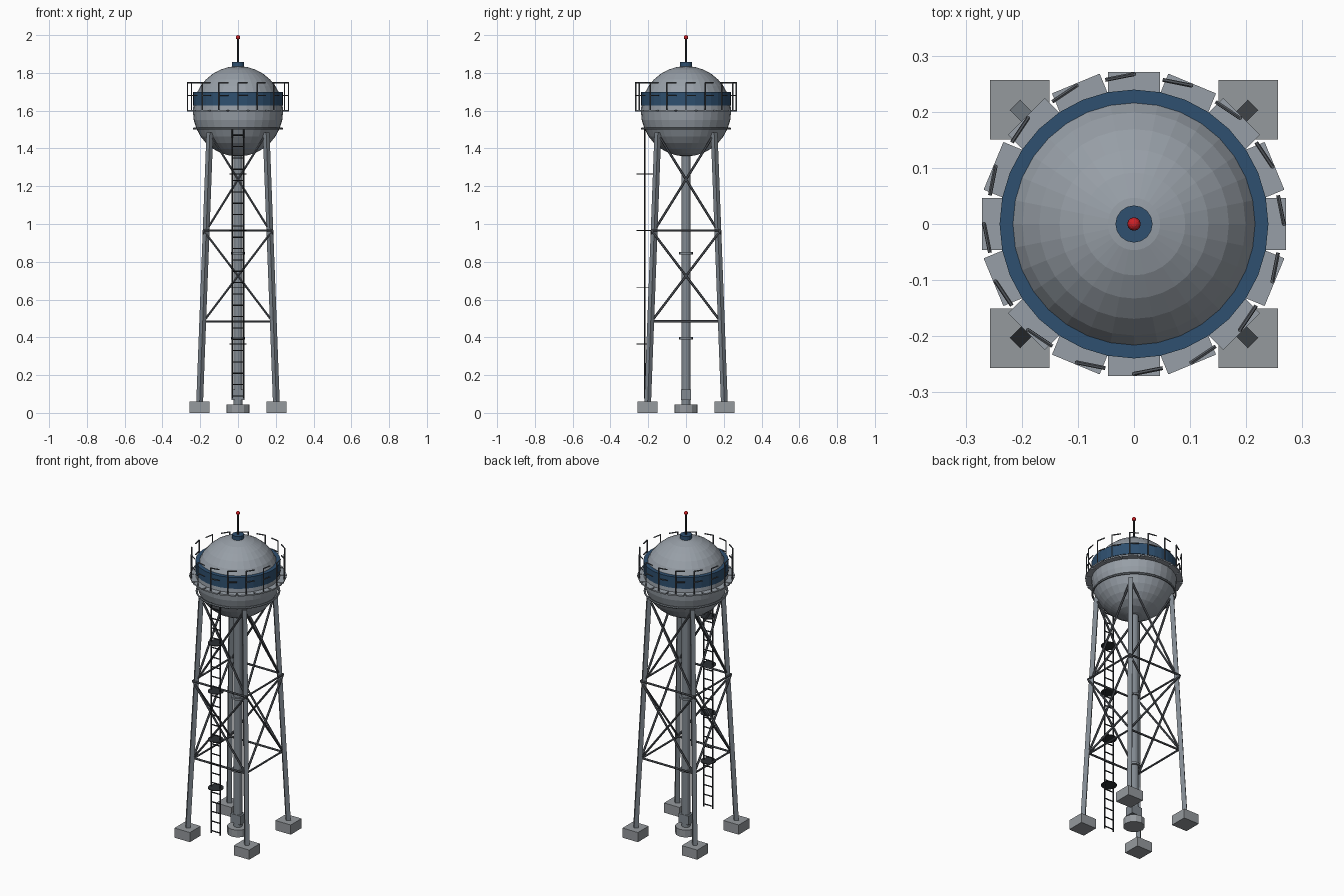
import bpy, bmesh, math
from mathutils import Vector, Matrix

if "Cube" in bpy.data.objects:
    bpy.data.objects.remove(bpy.data.objects["Cube"])


def material(name, rgb):
    m = bpy.data.materials.new(name)
    m.diffuse_color = (*rgb, 1)
    m.use_nodes = True
    m.node_tree.nodes["Principled BSDF"].inputs["Base Color"].default_value = m.diffuse_color
    return m


TANK = material("tank grey", (0.31, 0.345, 0.385))
STEEL = material("steel grey", (0.22, 0.25, 0.28))
CONCRETE = material("concrete grey", (0.30, 0.32, 0.34))
BLUE = material("band blue", (0.028, 0.08, 0.16))
BRACE = material("brace grey", (0.09, 0.10, 0.115))
DARK = material("ladder dark grey", (0.025, 0.028, 0.033))
RED = material("beacon red", (0.6, 0.015, 0.02))


def finish(bm, name, mat):
    bmesh.ops.recalc_face_normals(bm, faces=bm.faces)
    me = bpy.data.meshes.new(name)
    bm.to_mesh(me)
    bm.free()
    me.materials.append(mat)
    ob = bpy.data.objects.new(name, me)
    bpy.context.collection.objects.link(ob)
    return ob


def rod(bm, a, b, r, n=6, roll=0.0):
    """Prism of n sides from point a to point b."""
    a, b = Vector(a), Vector(b)
    d = b - a
    rot = Vector((0, 0, 1)).rotation_difference(d).to_matrix().to_4x4()
    mat = Matrix.Translation((a + b) / 2) @ rot @ Matrix.Rotation(roll, 4, 'Z')
    bmesh.ops.create_cone(bm, cap_ends=True, segments=n, radius1=r, radius2=r,
                          depth=d.length, matrix=mat)


def box(bm, center, size, angle=0.0):
    mat = (Matrix.Translation(center) @ Matrix.Rotation(angle, 4, 'Z')
           @ Matrix.Diagonal((*size, 1)))
    bmesh.ops.create_cube(bm, size=1, matrix=mat)


def rods(name, mat, segments, r, n=6):
    bm = bmesh.new()
    for a, b in segments:
        rod(bm, a, b, r, n)
    return finish(bm, name, mat)


def ball(name, mat, z, r, u, v):
    bm = bmesh.new()
    bmesh.ops.create_uvsphere(bm, u_segments=u, v_segments=v, radius=r,
                              matrix=Matrix.Translation((0, 0, z)))
    return finish(bm, name, mat)


# Tank, band, top cap, mast and beacon
ball("tank", TANK, 1.597, 0.239, 32, 16)
rods("blue_band", BLUE, [((0, 0, 1.628), (0, 0, 1.698))], 0.2395, 32)
rods("top_cap", BLUE, [((0, 0, 1.825), (0, 0, 1.857))], 0.033, 16)
rods("mast", DARK, [((0, 0, 1.85), (0, 0, 1.985))], 0.005, 8)
ball("beacon", RED, 1.988, 0.012, 12, 8)

# Thin support ring below the equator
bpy.ops.mesh.primitive_torus_add(location=(0, 0, 1.505), major_radius=0.233,
                                 minor_radius=0.006, major_segments=32, minor_segments=6)
ring = bpy.context.object
ring.name = "support_ring"
ring.data.materials.append(STEEL)

# Walkway plates, with posts and short half-bay rails
N, R = 16, 0.267
walk, rail = bmesh.new(), bmesh.new()
for i in range(N):
    t = 2 * math.pi * i / N
    t2 = t + 2 * math.pi / N
    p = Vector((R * math.cos(t), R * math.sin(t), 0))
    q = (p + Vector((R * math.cos(t2), R * math.sin(t2), 0))) / 2
    box(walk, (0.253 * math.cos(t), 0.253 * math.sin(t), 1.6), (0.036, 0.092, 0.008), t)
    rod(rail, p + Vector((0, 0, 1.6)), p + Vector((0, 0, 1.75)), 0.0038)
    for z in (1.68, 1.748):
        rod(rail, p + Vector((0, 0, z)), q + Vector((0, 0, z)), 0.0036)
finish(walk, "walkway", TANK)
finish(rail, "walkway_railing", BRACE)

# Four square legs on concrete footings
corners = [(1, 1), (-1, 1), (-1, -1), (1, -1)]
legs, feet = bmesh.new(), bmesh.new()
for sx, sy in corners:
    box(feet, (0.204 * sx, 0.204 * sy, 0.03), (0.106, 0.106, 0.06))
    rod(legs, (0.203 * sx, 0.203 * sy, 0.055), (0.149 * sx, 0.149 * sy, 1.485), 0.018, 4)
finish(legs, "legs", STEEL)
finish(feet, "footings", CONCRETE)

# Horizontal struts and crossed bracing on each side
struts, cross = [], []
for k in range(4):
    (ax, ay), (bx, by) = corners[k], corners[(k + 1) % 4]
    for z, w in ((0.485, 0.178), (0.965, 0.183)):
        struts.append(((ax * w, ay * w, z), (bx * w, by * w, z)))
    for z0, w0, z1, w1 in ((0.485, 0.182, 0.965, 0.182), (0.965, 0.168, 1.475, 0.148)):
        cross.append(((ax * w0, ay * w0, z0), (bx * w1, by * w1, z1)))
        cross.append(((bx * w0, by * w0, z0), (ax * w1, ay * w1, z1)))
rods("struts", BRACE, struts, 0.006)
rods("cross_braces", BRACE, cross, 0.0065)

# Central riser pipe, flanges and base
rods("riser_pipe", STEEL, [((0, 0, 0.03), (0, 0, 1.37))], 0.025, 16)
rods("riser_flanges", STEEL, [((0, 0, z - 0.006), (0, 0, z + 0.006)) for z in (0.395, 0.845)],
     0.036, 16)
rods("riser_base", CONCRETE, [((0, 0, 0), (0, 0, 0.045))], 0.061, 12)
bm = bmesh.new()
box(bm, (0, 0, 0.095), (0.07, 0.052, 0.055))
finish(bm, "valve_box", STEEL)

# Front ladder with rungs and round rest discs
Y = -0.218
rods("ladder_rails", DARK, [((x, Y, 0.075), (x, Y, 1.508)) for x in (-0.03, 0.03)], 0.0045)
rods("ladder_rungs", DARK, [((-0.03, Y, 0.09 + 0.06 * i), (0.03, Y, 0.09 + 0.06 * i))
                            for i in range(24)], 0.0036)
rods("ladder_discs", DARK, [((0, Y, z - 0.002), (0, Y, z + 0.002))
                            for z in (0.365, 0.665, 0.965, 1.265)], 0.045, 16)
